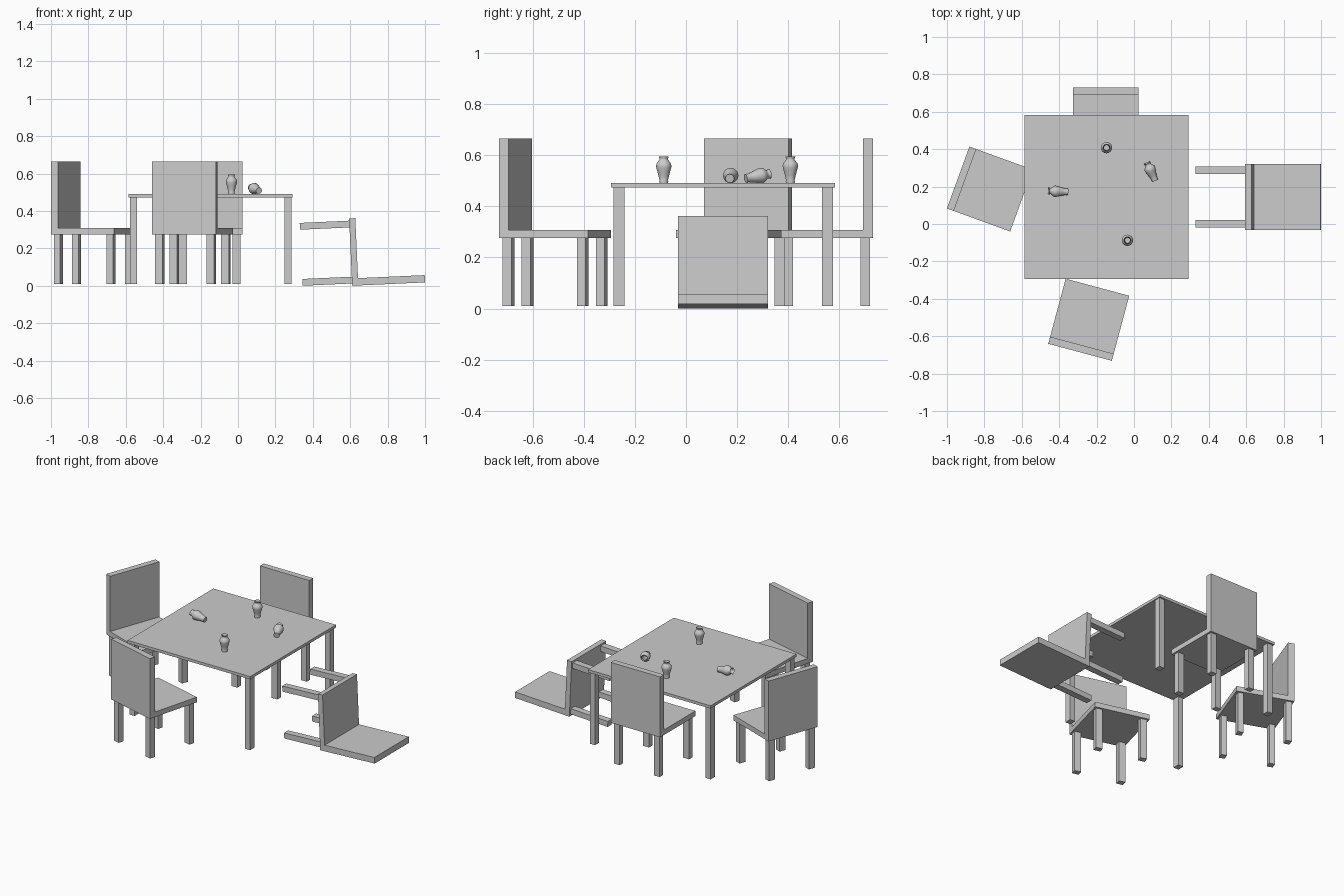
import bpy, math
from math import radians, sin, cos

if "Cube" in bpy.data.objects:
    bpy.data.objects.remove(bpy.data.objects["Cube"])


def add_box(verts, faces, x0, x1, y0, y1, z0, z1):
    n = len(verts)
    verts += [(x, y, z) for x in (x0, x1) for y in (y0, y1) for z in (z0, z1)]
    for f in ((0, 1, 3, 2), (4, 6, 7, 5), (0, 4, 5, 1), (2, 3, 7, 6), (0, 2, 6, 4), (1, 5, 7, 3)):
        faces.append([n + i for i in f])


def make(name, verts, faces, loc, rot=(0, 0, 0)):
    me = bpy.data.meshes.new(name)
    me.from_pydata(verts, [], faces)
    ob = bpy.data.objects.new(name, me)
    bpy.context.collection.objects.link(ob)
    ob.location = loc
    ob.rotation_euler = [radians(a) for a in rot]
    return ob


def legs(verts, faces, hx, hy, wx, wy, h):
    # four corner legs, outer half sizes hx, hy
    for sx in (-1, 1):
        for sy in (-1, 1):
            x, y = sx * (hx - wx / 2), sy * (hy - wy / 2)
            add_box(verts, faces, x - wx / 2, x + wx / 2, y - wy / 2, y + wy / 2, 0, h)


# Table: thin square top and four legs
v, f = [], []
add_box(v, f, -.4385, .4385, -.4385, .4385, .463, .481)
make("table_top", v, f, (-.146, .145, .01))
v, f = [], []
legs(v, f, .432, .429, .037, .043, .463)
make("table_legs", v, f, (-.146, .145, .01))


# Chair facing local +x, origin on the floor below the seat centre
D, W, H = .18, .176, .655


def chair(name, loc, rot):
    v, f = [], []
    legs(v, f, D - .012, W - .012, .036, .042, .265)
    make(name + "_legs", v, f, loc, rot)
    # L-shaped side profile of the seat and backrest, extruded across the width
    prof = [(-D, .265), (D, .265), (D, .298), (-D + .039, .298), (-D + .039, H), (-D, H)]
    v = [(x, y, z) for y in (-W, W) for x, z in prof]
    n = len(prof)
    f = [(i, (i + 1) % n, (i + 1) % n + n, i + n) for i in range(n)]
    f += [(0, 5, 4, 3), (0, 3, 2, 1), (n, n + 3, n + 4, n + 5), (n, n + 1, n + 2, n + 3)]
    make(name + "_seat_and_back", v, f, loc, rot)


chair("back_chair", (-.151, .551, .01), (0, 0, -90))
chair("front_chair", (-.242, -.512, .01), (0, 0, 75))
chair("left_chair", (-.771, .187, .01), (0, 0, -20))
# Toppled chair lies on its backrest and rear feet
a = 2.6
s, c = sin(radians(a)), cos(radians(a))
chair("toppled_chair", (1 - H * c - D * s, .144, -.0115 + D * c), (0, -(90 - a), 180))

# Vases: lathed profile with a small hollow neck
PROFILE = [(.017, 0), (.018, .005), (.0165, .01), (.021, .03), (.0265, .05), (.0295, .062),
           (.0300, .069), (.027, .078), (.0205, .086), (.0165, .091), (.0165, .095),
           (.0195, .103), (.0185, .104), (.0145, .095), (.0145, .09), (.022, .075), (.014, .02)]
SEG = 24


def vase(name, loc, rot=(0, 0, 0)):
    v = [(r * cos(2 * math.pi * i / SEG), r * sin(2 * math.pi * i / SEG), z)
         for r, z in PROFILE for i in range(SEG)]
    f = []
    for k in range(len(PROFILE) - 1):
        for i in range(SEG):
            j = (i + 1) % SEG
            f.append((k * SEG + i, k * SEG + j, (k + 1) * SEG + j, (k + 1) * SEG + i))
    f.append(list(range(SEG))[::-1])
    f.append([(len(PROFILE) - 1) * SEG + i for i in range(SEG)])
    ob = make(name, v, f, loc, rot)
    bpy.ops.object.select_all(action='DESELECT')
    ob.select_set(True)
    bpy.context.view_layer.objects.active = ob
    bpy.ops.object.shade_smooth_by_angle(angle=radians(45))


def lying_vase(name, cx, cy, heading):
    # rests on belly and foot, rim pointing along heading
    h = radians(heading)
    vase(name, (cx - .052 * cos(h), cy - .052 * sin(h), .491 + .0175), (0, 80, heading))


vase("back_vase", (-.147, .408, .491))
vase("front_vase", (-.035, -.087, .491))
lying_vase("left_lying_vase", -.406, .174, 177)
lying_vase("right_lying_vase", .091, .281, 114)
